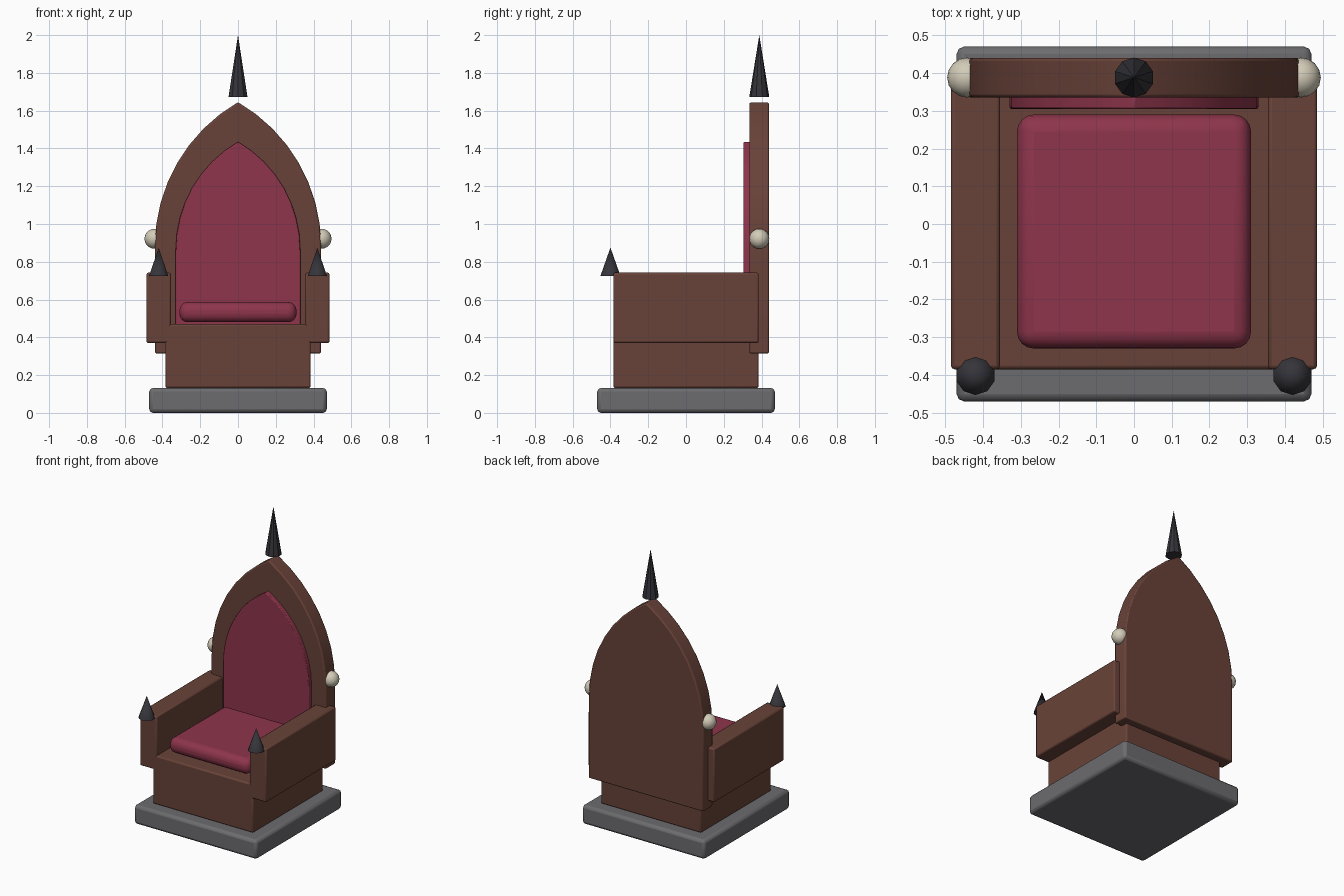
import bpy, bmesh, math

if "Cube" in bpy.data.objects:
    bpy.data.objects.remove(bpy.data.objects["Cube"])


def material(name, rgb):
    m = bpy.data.materials.new(name)
    m.diffuse_color = (*rgb, 1)
    m.use_nodes = True
    m.node_tree.nodes["Principled BSDF"].inputs["Base Color"].default_value = m.diffuse_color
    return m


WOOD = material("wood", (0.14, 0.055, 0.04))
CLOTH = material("red_cloth", (0.27, 0.035, 0.07))
STONE = material("stone", (0.15, 0.15, 0.16))
IRON = material("dark_iron", (0.035, 0.035, 0.042))
BONE = material("bone", (0.65, 0.6, 0.48))


def finish(ob, name, mat, bevel=0, segments=2):
    ob.name = name
    ob.data.materials.append(mat)
    if bevel:
        b = ob.modifiers.new("bevel", 'BEVEL')
        b.width, b.segments = bevel, segments
        b.limit_method = 'ANGLE'
        b.angle_limit = math.radians(40)
    bpy.ops.object.select_all(action='DESELECT')
    ob.select_set(True)
    bpy.context.view_layer.objects.active = ob
    bpy.ops.object.shade_smooth_by_angle(angle=math.radians(35))
    return ob


def box(name, lo, hi, mat, bevel, segments=2):
    bpy.ops.mesh.primitive_cube_add(
        size=1, location=[(a + b) / 2 for a, b in zip(lo, hi)])
    ob = bpy.context.object
    ob.scale = [b - a for a, b in zip(lo, hi)]
    bpy.ops.object.transform_apply(location=False, rotation=False, scale=True)
    return finish(ob, name, mat, bevel, segments)


def arch(name, half, bottom, apex, y0, y1, mat, bevel, n=8):
    """Pointed equilateral arch: each side is an arc of radius 2*half."""
    r = 2 * half
    spring = apex - half * math.sqrt(3)
    right = [(half, bottom)]
    for i in range(n + 1):
        a = math.radians(60) * i / n
        right.append((r * math.cos(a) - half, spring + r * math.sin(a)))
    outline = right + [(-x, z) for x, z in reversed(right[:-1])]
    bm = bmesh.new()
    face = bm.faces.new([bm.verts.new((x, y0, z)) for x, z in outline])
    ext = bmesh.ops.extrude_face_region(bm, geom=[face], use_keep_orig=True)
    verts = [g for g in ext["geom"] if isinstance(g, bmesh.types.BMVert)]
    bmesh.ops.translate(bm, verts=verts, vec=(0, y1 - y0, 0))
    bmesh.ops.recalc_face_normals(bm, faces=bm.faces)
    me = bpy.data.meshes.new(name)
    bm.to_mesh(me)
    bm.free()
    ob = bpy.data.objects.new(name, me)
    bpy.context.collection.objects.link(ob)
    return finish(ob, name, mat, bevel)


def spike(name, x, y, z0, z1):
    bpy.ops.mesh.primitive_cone_add(vertices=10, radius1=0.053, radius2=0,
                                    depth=z1 - z0, location=(x, y, (z0 + z1) / 2))
    return finish(bpy.context.object, name, IRON)


# Plinth, seat and cushion
box("plinth", (-.47, -.47, 0), (.47, .47, .132), STONE, .02)
box("seat", (-.385, -.385, .132), (.385, .385, .47), WOOD, .01)
box("seat_cushion", (-.31, -.33, .48), (.31, .29, .587), CLOTH, .045, 4)

# Pointed back with padded panel
arch("backrest", .44, .315, 1.645, .335, .44, WOOD, .008)
arch("back_panel", .33, .46, 1.435, .305, .345, CLOTH, .005)
spike("top_spike", 0, .388, 1.672, 2.0)

# Mirrored arms, arm spikes and side knobs
for s, side in ((-1, "left"), (1, "right")):
    x0, x1 = sorted((s * .355, s * .485))
    box(side + "_arm", (x0, -.385, .37), (x1, .385, .742), WOOD, .01)
    spike(side + "_arm_spike", s * .42, -.40, .725, .875)
    bpy.ops.mesh.primitive_uv_sphere_add(segments=16, ring_count=10, radius=.053,
                                         location=(s * .442, .388, .922))
    finish(bpy.context.object, side + "_knob", BONE)
